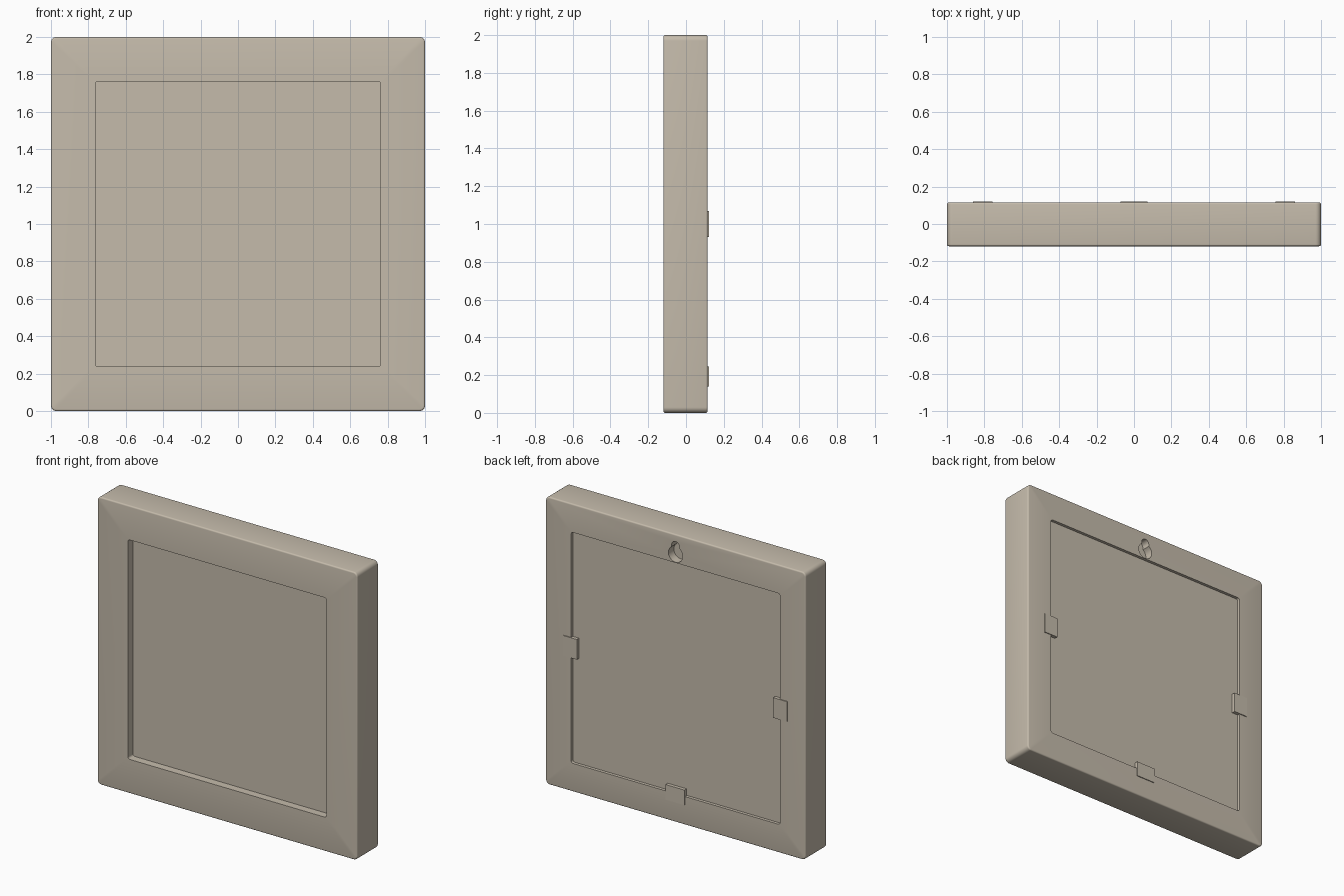
import bpy, bmesh
from math import sin, cos, pi, radians, atan2, sqrt

if "Cube" in bpy.data.objects:
    bpy.data.objects.remove(bpy.data.objects["Cube"], do_unlink=True)

COLOUR = (0.56, 0.50, 0.41, 1)
stone = bpy.data.materials.new("warm_grey")
stone.use_nodes = True
stone.diffuse_color = COLOUR
stone.node_tree.nodes["Principled BSDF"].inputs["Base Color"].default_value = COLOUR

FRONT, BACK = -0.119, 0.115
FILLET, STEPS = 0.01, 4
PANEL_FRONT, PANEL_BACK = -0.064, 0.097


def make_object(name, bm):
    bmesh.ops.recalc_face_normals(bm, faces=bm.faces)
    mesh = bpy.data.meshes.new(name)
    bm.to_mesh(mesh)
    bm.free()
    mesh.materials.append(stone)
    obj = bpy.data.objects.new(name, mesh)
    bpy.context.collection.objects.link(obj)
    return obj


def ring(bm, half, y, radius, segments=6):
    """Rounded square loop around the frame centre."""
    verts = []
    for corner, (sx, sz) in enumerate([(1, 1), (-1, 1), (-1, -1), (1, -1)]):
        for i in range(segments + 1):
            a = (corner + i / segments) * pi / 2
            inner = half - radius
            verts.append(bm.verts.new((sx * inner + radius * cos(a), y,
                                       1 + sz * inner + radius * sin(a))))
    return verts


def bridge(bm, a, b):
    n = len(a)
    for i in range(n):
        bm.faces.new((a[i], a[(i + 1) % n], b[(i + 1) % n], b[i]))


def smooth(obj):
    bpy.ops.object.select_all(action='DESELECT')
    obj.select_set(True)
    bpy.context.view_layer.objects.active = obj
    bpy.ops.object.shade_smooth_by_angle(angle=radians(32))


# Frame: outer wall with rounded rims, front opening and stepped back rabbet
arc = [(FILLET * (1 - cos(i / STEPS * pi / 2)), FILLET * (1 - sin(i / STEPS * pi / 2)))
       for i in range(STEPS + 1)]
profile = [(1 - d, FRONT + e, 0.03 - d) for d, e in reversed(arc)]
profile += [(1 - d, BACK - e, 0.03 - d) for d, e in arc]
profile += [(0.803, BACK, 0.015), (0.803, PANEL_FRONT, 0.015),
            (0.763, PANEL_FRONT, 0.015), (0.763, FRONT, 0.015)]
bm = bmesh.new()
rings = [ring(bm, *p) for p in profile]
for i, r in enumerate(rings):
    bridge(bm, r, rings[(i + 1) % len(rings)])
frame = make_object("frame", bm)

# Keyhole hanger slot in the upper back rail
BIG, SMALL, LOW, HIGH = 0.055, 0.03, 1.862, 1.921
start = atan2(sqrt(BIG ** 2 - SMALL ** 2), SMALL)
outline = []
for i in range(25):
    a = pi - start + (pi + 2 * start) * i / 24
    outline.append((BIG * cos(a), LOW + BIG * sin(a)))
for i in range(13):
    a = pi * i / 12
    outline.append((SMALL * cos(a), HIGH + SMALL * sin(a)))
bm = bmesh.new()
loops = [[bm.verts.new((x, y, z)) for x, z in outline] for y in (BACK - 0.06, BACK + 0.05)]
bridge(bm, *loops)
for loop in loops:
    bm.faces.new(loop)
cutter = make_object("keyhole_cutter", bm)
cutter.hide_render = True
cut = frame.modifiers.new("keyhole", 'BOOLEAN')
cut.operation, cut.solver, cut.object = 'DIFFERENCE', 'EXACT', cutter
bpy.context.view_layer.objects.active = frame
bpy.ops.object.modifier_apply(modifier=cut.name)
bpy.data.objects.remove(cutter, do_unlink=True)
smooth(frame)

# Backing panel seated in the rabbet
bm = bmesh.new()
sides = [ring(bm, 0.801, y, 0.014) for y in (PANEL_FRONT, PANEL_BACK)]
bridge(bm, *sides)
for side in sides:
    bm.faces.new(side)
smooth(make_object("backing_panel", bm))


# Retaining clips straddling the panel edge
def clip(name, x, z, width, height):
    bm = bmesh.new()
    bmesh.ops.create_cube(bm, size=1)
    depth = 0.121 - PANEL_BACK
    for v in bm.verts:
        v.co = (x + v.co.x * width, PANEL_BACK + (v.co.y + 0.5) * depth, z + v.co.z * height)
    make_object(name, bm)


clip("left_clip", 0.808, 1, 0.105, 0.14)
clip("right_clip", -0.808, 1, 0.105, 0.14)
clip("bottom_clip", 0, 0.192, 0.145, 0.105)
